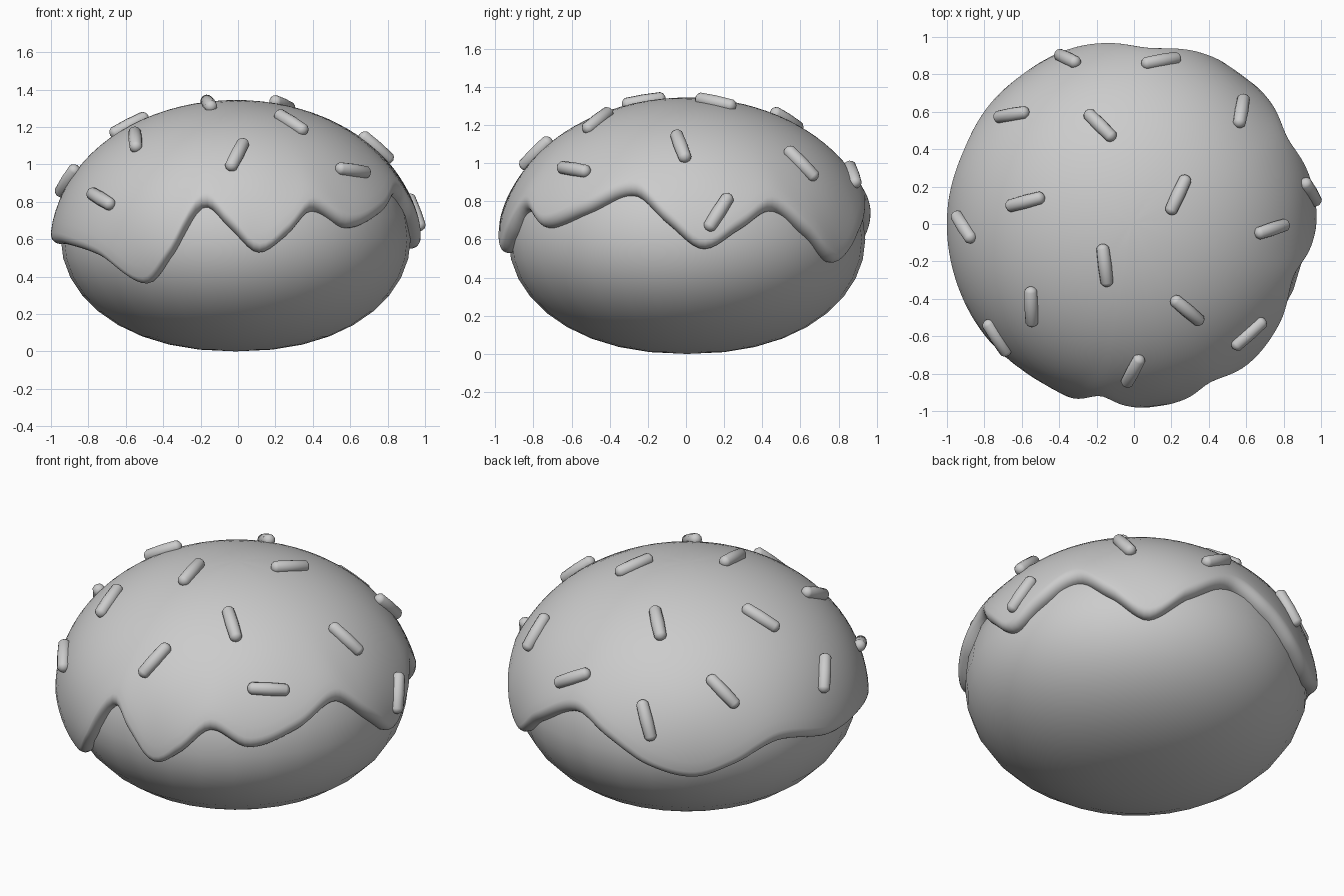
import bpy, bmesh, math
from mathutils import Vector, Matrix

if "Cube" in bpy.data.objects:
    bpy.data.objects.remove(bpy.data.objects["Cube"])

CX, CY, CZ = -0.012, 0.005, 0.60      # bun centre
A, UP, LOW = 0.935, 0.70, 0.60        # bun radius, upper and lower half heights


def bun_point(p, th):
    """Point on the bun, p = polar angle from the top."""
    c, s = math.cos(p), max(math.sin(p), 0.0)
    if c >= 0:
        r, z = A * s, CZ + UP * c
    else:
        r, z = A * s ** 0.9, CZ + LOW * c
    return Vector((CX + r * math.cos(th), CY + r * math.sin(th), z))


def bun_normal(p, th):
    a, b = bun_point(max(p - 0.01, 0), th), bun_point(p + 0.01, th)
    t = (b - a).normalized()
    side = Vector((-math.sin(th), math.cos(th), 0))
    return t.cross(side).normalized()


def make_object(name, bm):
    bmesh.ops.recalc_face_normals(bm, faces=bm.faces)
    for f in bm.faces:
        f.smooth = True
    me = bpy.data.meshes.new(name)
    bm.to_mesh(me)
    bm.free()
    ob = bpy.data.objects.new(name, me)
    bpy.context.collection.objects.link(ob)
    return ob


def loft(name, rings, top, bottom=None):
    """Skin closed rings, with a fan at the top and optionally the bottom."""
    bm = bmesh.new()
    vs = [[bm.verts.new(v) for v in ring] for ring in rings]
    n = len(vs[0])
    for a, b in zip(vs, vs[1:]):
        for i in range(n):
            bm.faces.new((a[i], b[i], b[(i + 1) % n], a[(i + 1) % n]))
    for ring, pole in ((vs[0], top), (vs[-1], bottom)):
        if pole is not None:
            v = bm.verts.new(pole)
            for i in range(n):
                bm.faces.new((v, ring[i], ring[(i + 1) % n]))
    return make_object(name, bm)


# Bun
N = 32
loft("bun", [[bun_point(math.pi * k / 18, math.tau * i / N) for i in range(N)]
             for k in range(1, 18)], bun_point(0, 0), bun_point(math.pi, 0))

# Wavy lower edge of the icing: (degrees, height)
EDGE = [(5, .55), (17, .65), (29, .75), (41, .62), (54, .48), (68, .63), (84, .77),
        (98, .68), (112, .56), (127, .50), (140, .56), (156, .65), (178, .58),
        (200, .57), (221, .51), (238, .37), (249, .52), (259, .77), (268, .66),
        (277, .53), (286, .61), (296, .75), (309, .66), (325, .73), (342, .83),
        (354, .68)]


def edge_height(deg):
    n = len(EDGE)
    deg = (deg - 5) % 360 + 5
    k = max(i for i in range(n) if EDGE[i][0] <= deg)

    def key(i):
        d, z = EDGE[i % n]
        return d + 360 * (i // n), z
    (d0, z0), (d1, z1), (d2, z2), (d3, z3) = [key(k + j) for j in (-1, 0, 1, 2)]
    t, w = (deg - d1) / (d2 - d1), d2 - d1
    m1, m2 = (z2 - z0) / (d2 - d0) * w, (z3 - z1) / (d3 - d1) * w
    return ((2*t**3 - 3*t*t + 1) * z1 + (t**3 - 2*t*t + t) * m1
            + (3*t*t - 2*t**3) * z2 + (t**3 - t*t) * m2)


# Icing with a rounded lip
SEG, LIP = 192, 0.085
steps = [k / 20 for k in range(1, 21)]
lips = [1 - math.cos(math.pi / 2 * (1 - k / 7)) for k in range(1, 8)]
columns = []
for i in range(SEG):
    th = math.tau * i / SEG
    dz = edge_height(math.degrees(th)) - CZ
    pe = math.acos(dz / (UP if dz > 0 else LOW))
    col = []
    for s in [(pe, f) for f in steps]:
        col.append((s[1] * (pe - LIP), 1.0))
    for f in lips:
        col.append((pe - LIP * f, math.sqrt(max(0, 1 - (1 - f) ** 2))))
    # order the lip from its inside to the edge
    body, lip = col[:20], sorted(col[20:], key=lambda q: q[0])
    pts = []
    for p, h in body + lip + [(pe, -0.2)]:
        bulge = 0.012 * math.exp(-((pe - p) / 0.25) ** 2)
        pts.append(bun_point(p, th) + bun_normal(p, th) * h * (0.044 + bulge))
    columns.append(pts)
loft("icing", list(zip(*columns)), (CX, CY, CZ + UP + 0.044))

# Sprinkles: (x, y, heading in the top view)
SPRINKLES = [(-.353, .877, -25), (.144, .866, 10), (-.65, .58, 10), (-.18, .524, -45),
             (.57, .60, 80), (-.578, .118, 15), (.235, .155, 65), (.936, .17, -60),
             (-.904, -.016, -58), (.733, -.027, 18), (-.155, -.22, -83),
             (-.545, -.44, -88), (.283, -.46, -40), (-.727, -.604, -57),
             (.61, -.583, 42), (-.005, -.78, 62)]
R, HALF = 0.037, 0.08


def sprinkle(name, x, y, heading):
    a, c = A + 0.045, UP + 0.044
    dx, dy = x - CX, y - CY
    dz = c * math.sqrt(max(0.03, 1 - (dx * dx + dy * dy) / a ** 2))
    n = Vector((dx / a ** 2, dy / a ** 2, dz / c ** 2)).normalized()
    h = math.radians(heading)
    d = Vector((math.cos(h), math.sin(h), 0))
    d.z = -(n.x * d.x + n.y * d.y) / n.z
    d.normalize()
    bm = bmesh.new()
    bmesh.ops.create_uvsphere(bm, u_segments=12, v_segments=8, radius=R)
    mid = [v for v in bm.verts if abs(v.co.z) < 1e-5]
    for v in bm.verts:
        if v not in mid:
            v.co.z += math.copysign(HALF, v.co.z)
    rot = Matrix((n.cross(d), n, -d)).transposed().to_4x4()
    bm.transform(Matrix.Translation(Vector((x, y, CZ + dz)) + n * 0.008) @ rot)
    make_object(name, bm)


for i, s in enumerate(SPRINKLES):
    sprinkle(f"sprinkle_{i + 1}", *s)
